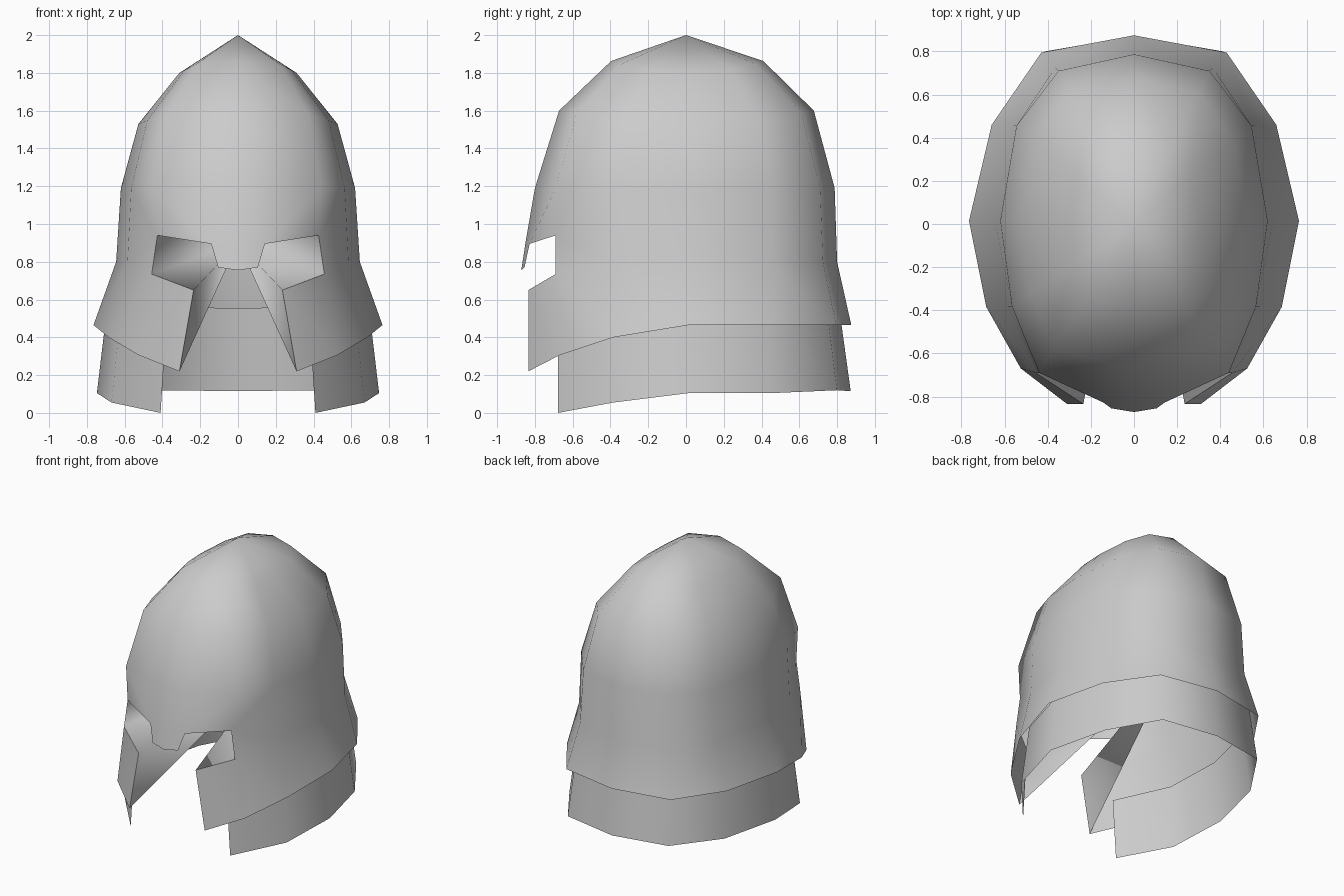
import bpy, bmesh, math

if "Cube" in bpy.data.objects:
    bpy.data.objects.remove(bpy.data.objects["Cube"])


def build_half(name, bm, angle=58):
    """Turn a right-hand half into a mirrored, smooth-shaded object."""
    bmesh.ops.recalc_face_normals(bm, faces=bm.faces)
    mesh = bpy.data.meshes.new(name)
    bm.to_mesh(mesh)
    bm.free()
    ob = bpy.data.objects.new(name, mesh)
    bpy.context.collection.objects.link(ob)
    bpy.ops.object.select_all(action='DESELECT')
    ob.select_set(True)
    bpy.context.view_layer.objects.active = ob
    bpy.ops.object.shade_smooth_by_angle(angle=math.radians(angle))
    mirror = ob.modifiers.new("mirror", 'MIRROR')
    mirror.use_clip = True
    mirror.merge_threshold = 0.001
    return ob


def strip(bm, a, b):
    """Quads between two rows of vertices."""
    for i in range(len(a) - 1):
        bm.faces.new((a[i], a[i + 1], b[i + 1], b[i]))


# Helmet shell: half rings running from the back round to the front
bm = bmesh.new()
V = lambda p: bm.verts.new(p)

rim = [V(p) for p in [(0, .875, .465), (.43, .795, .465), (.66, .46, .465),
                      (.765, .015, .465), (.685, -.385, .40), (.525, -.67, .305)]]
waist = [V(p) for p in [(0, .80, .8), (.365, .725, .8), (.56, .46, .8),
                        (.645, .015, .8), (.585, -.385, .8), (.457, -.69, .735)]]
wall = [(0, .787), (.35, .71), (.545, .455), (.62, .015), (.565, -.385), (.44, -.69), (0, -.80)]


def dome_ring(sx, sy_back, sy_front, z, rise):
    ring = []
    for i, (x, y) in enumerate(wall):
        sy = sy_back if y > 0 else sy_front
        ring.append(V((x * sx, y * sy, z + rise * math.cos(math.pi * i / 6) ** 2)))
    return ring


brow = dome_ring(1, 1, 1, 1.19, 0)
upper = dome_ring(.85, .86, .84, 1.53, .07)
crown = dome_ring(.5, .52, .495, 1.80, .063)
apex = V((0, 0, 2))
strip(bm, brow, upper)
strip(bm, upper, crown)
for i in range(6):
    bm.faces.new((crown[i], crown[i + 1], apex))
strip(bm, rim, waist)
strip(bm, waist[:5], brow[:5])

# Eye opening, nose guard and cheek plate
eye_top = V((.427, -.69, .94))
eye_in = V((.142, -.828, .895))
bridge = V((0, -.85, .90))
nose_side = V((.105, -.855, .77))
nose_tip = V((0, -.872, .755))
cheek_in = V((.235, -.835, .65))
cheek_tip = V((.31, -.835, .22))
bm.faces.new((brow[4], waist[4], eye_top, brow[5]))
bm.faces.new((waist[4], waist[5], eye_top))
bm.faces.new((brow[5], eye_top, eye_in))
bm.faces.new((brow[5], eye_in, bridge, brow[6]))
bm.faces.new((bridge, eye_in, nose_side, nose_tip))
bm.faces.new((rim[5], cheek_tip, cheek_in, waist[5]))
build_half("helmet_shell", bm)

# Inner panels: from the eye and cheek edges back to the middle of the helmet
bm = bmesh.new()
edge = [bm.verts.new(p) for p in [(.427, -.69, .94), (.457, -.69, .735),
                                  (.235, -.835, .65), (.31, -.835, .22)]]
middle = bm.verts.new((0, .42, .90))
for a, b in zip(edge, edge[1:]):
    bm.faces.new((a, b, middle))
build_half("cheek_panel", bm, 100)

# Neck guard: a strip under the rim, open at the front
bm = bmesh.new()
low = [(0, .872, .115), (.415, .80, .12), (.64, .46, .105),
       (.747, .015, .105), (.67, -.385, .055), (.41, -.678, 0)]
bottom = [bm.verts.new(p) for p in low]
top = [bm.verts.new((x * .93, y * (.93 if y > -.6 else 1), z + .44)) for x, y, z in low]
strip(bm, bottom, top)
build_half("neck_guard", bm)
